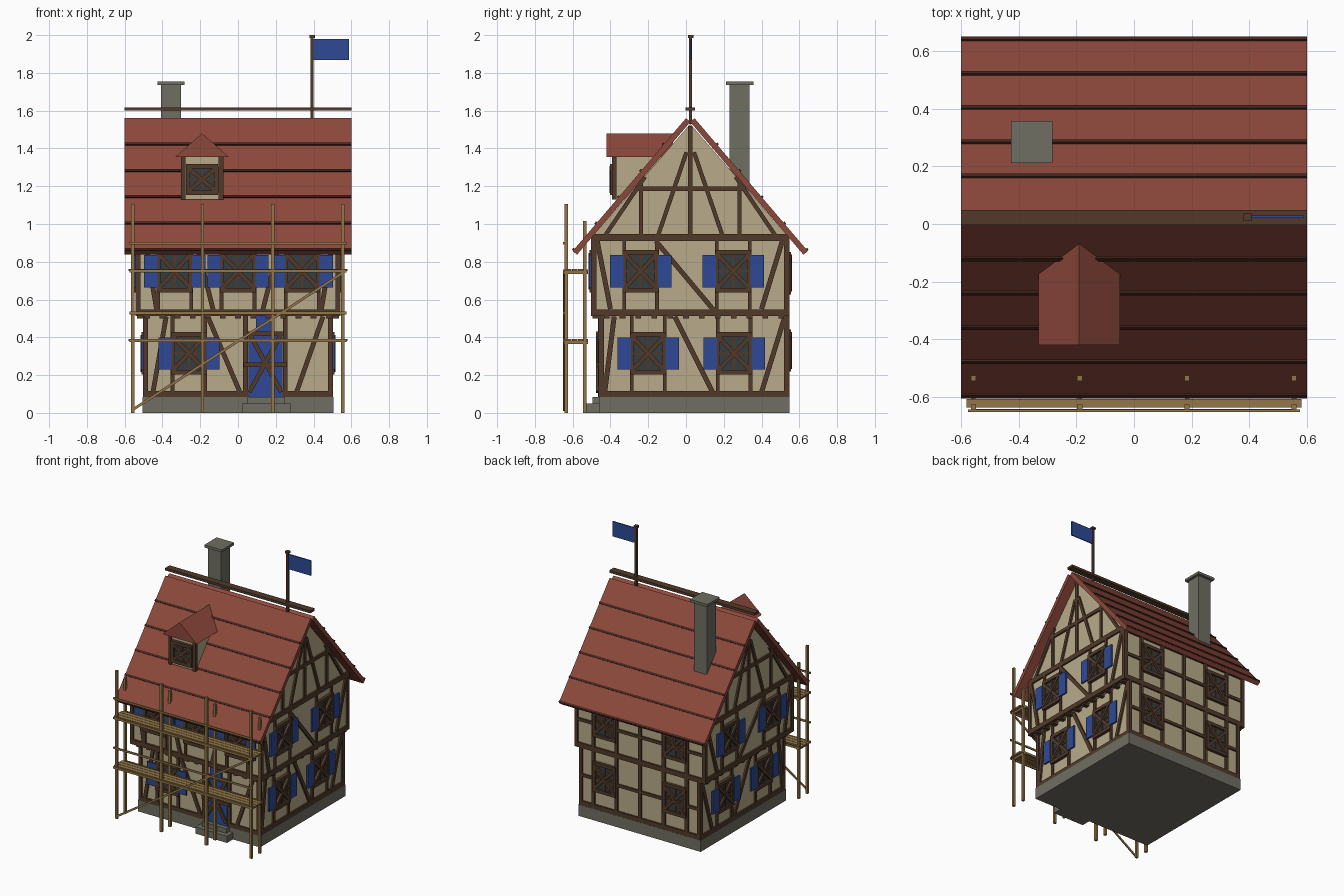
import bpy, bmesh
from mathutils import Vector

cube = bpy.data.objects.get("Cube")
if cube:
    bpy.data.objects.remove(cube)


def material(name, hexcode):
    def lin(c):
        return c / 12.92 if c <= 0.04045 else ((c + 0.055) / 1.055) ** 2.4
    col = [lin(int(hexcode[i:i + 2], 16) / 255) for i in (0, 2, 4)] + [1]
    m = bpy.data.materials.new(name)
    m.use_nodes = True
    m.diffuse_color = col
    m.node_tree.nodes["Principled BSDF"].inputs["Base Color"].default_value = col
    return m


PLASTER = material("cream_plaster", "B8AB8A")
TIMBER = material("dark_timber", "523A2A")
TILE = material("red_tile", "8C483B")
TILE_EDGE = material("dark_tile_edge", "47271F")
BLUE = material("blue_paint", "2E4A96")
STONE = material("grey_stone", "706E63")
GLASS = material("dark_glass", "363C3E")
POLE = material("scaffold_wood", "927648")

parts = {}  # part name -> (bmesh, material)


def add_prism(name, mat, ring, offset):
    """Sweep a ring of 3D points along an offset into the named part."""
    bm = parts.setdefault(name, (bmesh.new(), mat))[0]
    a = [bm.verts.new(p) for p in ring]
    b = [bm.verts.new(Vector(p) + Vector(offset)) for p in ring]
    bm.faces.new(a)
    bm.faces.new(b[::-1])
    for i in range(len(a)):
        j = (i + 1) % len(a)
        bm.faces.new((a[j], a[i], b[i], b[j]))


def box(name, mat, x, y, z):
    ring = [(x[0], y[0], z[0]), (x[1], y[0], z[0]), (x[1], y[1], z[0]), (x[0], y[1], z[0])]
    add_prism(name, mat, ring, (0, 0, z[1] - z[0]))


def rod(name, mat, x, y, z, r):
    box(name, mat, (x - r, x + r), (y - r, y + r), z)


def on_face(face, u, z, d):
    return {"front": (u, -d, z), "back": (u, d, z),
            "left": (d, u, z), "right": (-d, u, z)}[face]


def bar(name, mat, face, a, b, w, d0, d1):
    """Straight strip between two (u, z) points on a facade, from depth d0 to d1."""
    a, b = Vector(a), Vector(b)
    t = (b - a).normalized()
    n = Vector((-t.y, t.x)) * w / 2
    ring = [Vector(on_face(face, p.x, p.y, d0)) for p in (a + n, b + n, b - n, a - n)]
    off = Vector(on_face(face, 0, 0, d1)) - Vector(on_face(face, 0, 0, d0))
    add_prism(name, mat, ring, off)


def window(face, u, z, d, hw=0.085, hh=0.1, shutters=True):
    n = face + "_window"
    bar(n + "_glass", GLASS, face, (u, z - hh), (u, z + hh), 2 * hw, d - 0.01, d + 0.008)
    for s in (-1, 1):
        bar(n + "_frames", TIMBER, face, (u + s * hw, z - hh), (u + s * hw, z + hh), 0.022, d - 0.01, d + 0.02)
        bar(n + "_frames", TIMBER, face, (u - hw - 0.01, z + s * hh), (u + hw + 0.01, z + s * hh), 0.024, d - 0.01, d + 0.022)
        bar(n + "_crosses", TIMBER, face, (u - hw, z - s * hh * 0.9), (u + hw, z + s * hh * 0.9), 0.022, d, d + 0.024 + s * 0.002)
        if shutters:
            c = u + s * (hw + 0.042)
            bar(face + "_shutters", BLUE, face, (c, z - 0.085), (c, z + 0.085), 0.07, d + 0.012, d + 0.024)
    bar(n + "_frames", TIMBER, face, (u, z - hh), (u, z + hh), 0.012, d, d + 0.014)
    bar(n + "_frames", TIMBER, face, (u - hw, z), (u + hw, z), 0.012, d, d + 0.014)


def frame(face, d, lines, w=0.025):
    for u0, z0, u1, z1 in lines:
        bar(face + "_timber_frame", TIMBER, face, (u0, z0), (u1, z1), w, d - 0.01, d + 0.012)


# Stone base and door steps
box("stone_base", STONE, (-0.505, 0.505), (-0.46, 0.548), (0, 0.085))
box("door_step", STONE, (0.02, 0.28), (-0.53, -0.44), (0, 0.05))
box("door_step", STONE, (0.05, 0.25), (-0.495, -0.44), (0.05, 0.085))

# Walls: ground floor, then jettied upper floor with gables
MID = 0.0225
box("ground_floor_walls", PLASTER, (-0.49, 0.49), (-0.45, 0.535), (0.08, 0.53))
house = [(-0.49, 0.52), (0.535, 0.52), (0.535, 0.94), (MID, 1.53), (-0.49, 0.94)]
add_prism("upper_floor_walls", PLASTER, [(-0.53, y, z) for y, z in house], (1.06, 0, 0))

# Roof slopes with raised tile-course edges, and the ridge board
down, out = Vector((0, -0.649, -0.761)), Vector((0, -0.761, 0.649))
top = Vector((-0.6, 0, 1.56))


def flip(points):
    return [Vector((p.x, 2 * MID - p.y, p.z)) for p in points]


def slope_strip(name, mat, s0, s1, h0, h1):
    ring = [top + down * s + out * h for s, h in ((s0, h0), (s1, h0), (s1, h1), (s0, h1))]
    for side, r in (("front", ring), ("back", flip(ring))):
        add_prism(side + name, mat, r, (1.2, 0, 0))


slope_strip("_roof_slope", TILE, 0, 0.924, -0.03, 0)
for k in range(1, 6):
    s = 0.183 * k
    slope_strip("_tile_edges", TILE_EDGE, s - 0.007, s + 0.007, -0.01, 0.008)
box("ridge_board", TIMBER, (-0.6, 0.6), (MID - 0.026, MID + 0.026), (1.6, 1.618))

# Gable ends
G, U = 0.49, 0.53  # depths of lower and upper side walls
for face in ("left", "right"):
    frame(face, U, [(-0.5, 0.928, 0.545, 0.928), (-0.5, 0.53, 0.545, 0.53)], 0.036)
    frame(face, G, [(-0.46, 0.1, 0.545, 0.1)], 0.03)
    frame(face, U, [(-0.487, 0.53, -0.487, 0.93), (0.532, 0.53, 0.532, 0.93),
                    (-0.47, 0.91, -0.4, 0.55), (0.51, 0.91, 0.4, 0.55),
                    (-0.16, 0.91, 0.15, 0.54)], 0.026)
    frame(face, G, [(-0.446, 0.09, -0.446, 0.52), (0.532, 0.09, 0.532, 0.52),
                    (-0.38, 0.51, -0.43, 0.11), (0.52, 0.5, 0.4, 0.11),
                    (-0.06, 0.51, 0.14, 0.11)], 0.026)
    for u, z, d in ((-0.24, 0.75, U), (0.25, 0.75, U), (-0.2, 0.315, G), (0.255, 0.315, G)):
        window(face, u, z, d)
        lo, hi = (0.54, 0.92) if d == U else (0.1, 0.52)
        frame(face, d, [(u - 0.087, lo, u - 0.087, hi), (u + 0.087, lo, u + 0.087, hi)], 0.02)
    # Gable bracing: collar, king post, queen posts and struts
    frame(face, U, [(-0.27, 1.187, 0.315, 1.187), (MID, 0.94, MID, 1.52)])
    for s in (-1, 1):
        frame(face, U, [(MID + s * 0.26, 0.94, MID + s * 0.26, 1.22),
                        (MID + s * 0.17, 0.94, MID + s * 0.02, 1.38),
                        (MID + s * 0.45, 0.94, MID + s * 0.24, 1.25)], 0.022)
    for i in range(12):
        u = -0.42 + i * 0.084
        bar("floor_joists", TIMBER, face, (u, 0.5), (u, 0.525), 0.03, 0.48, 0.535)

# Front facade
FG, FU = 0.45, 0.49
frame("front", FU, [(-0.54, 0.53, 0.54, 0.53), (-0.54, 0.91, 0.54, 0.91)], 0.036)
frame("front", FG, [(-0.5, 0.1, 0.5, 0.1)], 0.03)
frame("front", FU, [(-0.528, 0.53, -0.528, 0.91), (0.528, 0.53, 0.528, 0.91),
                    (-0.49, 0.9, -0.43, 0.54), (0.5, 0.9, 0.44, 0.54),
                    (-0.22, 0.9, -0.13, 0.54), (0.22, 0.9, 0.13, 0.54)])
frame("front", FG, [(-0.488, 0.09, -0.488, 0.52), (0.488, 0.09, 0.488, 0.52),
                    (-0.38, 0.51, -0.45, 0.11), (-0.16, 0.51, 0.01, 0.11),
                    (0.45, 0.51, 0.31, 0.11), (0.04, 0.09, 0.04, 0.52),
                    (0.25, 0.09, 0.25, 0.52)])
for u, z, d in ((-0.335, 0.75, FU), (0, 0.75, FU), (0.34, 0.75, FU), (-0.26, 0.315, FG)):
    window("front", u, z, d)
    lo, hi = (0.54, 0.9) if d == FU else (0.1, 0.52)
    frame("front", d, [(u - 0.087, lo, u - 0.087, hi), (u + 0.087, lo, u + 0.087, hi)], 0.02)
for i in range(13):
    u = -0.48 + i * 0.08
    bar("floor_joists", TIMBER, "front", (u, 0.5), (u, 0.525), 0.03, 0.44, 0.495)

# Door with braces
bar("door", BLUE, "front", (0.145, 0.085), (0.145, 0.42), 0.18, FG - 0.01, FG + 0.015)
bar("door", BLUE, "front", (0.14, 0.42), (0.14, 0.52), 0.09, FG - 0.01, FG + 0.015)
for a, b in (((0.06, 0.11), (0.23, 0.42)), ((0.06, 0.42), (0.23, 0.11)),
             ((0.03, 0.255), (0.26, 0.255)), ((0.05, 0.42), (0.24, 0.42))):
    bar("door_braces", TIMBER, "front", a, b, 0.024, FG, FG + 0.026)

# Back facade: regular grid of posts and rails
B = 0.535
frame("back", B, [(-0.54, 0.53, 0.54, 0.53), (-0.54, 0.91, 0.54, 0.91), (-0.5, 0.1, 0.5, 0.1)], 0.036)
for lo, hi, half in ((0.1, 0.52, 0.488), (0.54, 0.9, 0.528)):
    mid = (lo + hi) / 2
    frame("back", B, [(u, lo, u, hi) for u in (-half, -0.385, -0.195, 0, 0.195, 0.385, half)])
    frame("back", B, [(-half, mid, half, mid)], 0.022)
    for u in (-0.29, 0.29):
        window("back", u, mid + 0.02, B, shutters=False)

# Dormer
DX = -0.19
box("dormer_walls", PLASTER, (DX - 0.1, DX + 0.1), (-0.38, -0.12), (1.13, 1.37))
for s in (-1, 1):
    rod("dormer_posts", TIMBER, DX + s * 0.1, -0.38, (1.13, 1.36), 0.012)
window("front", DX, 1.235, 0.38, 0.075, 0.07, False)
gable = [(DX - 0.142, -0.42, 1.355), (DX + 0.142, -0.42, 1.355), (DX, -0.42, 1.48)]
add_prism("dormer_roof", TILE, gable, (0, 0.35, 0))

# Chimney
box("chimney", STONE, (-0.408, -0.302), (0.23, 0.337), (1.15, 1.74))
box("chimney_cap", STONE, (-0.427, -0.283), (0.212, 0.358), (1.736, 1.755))

# Flag
rod("flag_pole", TIMBER, 0.393, 0.025, (1.53, 2.0), 0.008)
rod("flag_pole_knob", TIMBER, 0.393, 0.025, (1.985, 2.0), 0.014)
box("flag", BLUE, (0.4, 0.587), (0.021, 0.029), (1.868, 1.98))

# Scaffold: standards, putlogs, plank decks, rails and a diagonal brace
for x in (-0.557, -0.188, 0.184, 0.555):
    rod("scaffold_poles", POLE, x, -0.635, (0, 1.105), 0.009)
    rod("scaffold_poles", POLE, x, -0.535, (0, 1.015), 0.009)
    for z in (0.38, 0.75):
        box("scaffold_putlogs", POLE, (x - 0.008, x + 0.008), (-0.645, -0.52), (z - 0.015, z))
for z in (0.38, 0.75):
    for y in (-0.622, -0.589, -0.556):
        box("scaffold_decks", POLE, (-0.58, 0.58), (y - 0.015, y + 0.015), (z, z + 0.012))
    for y in (-0.648, -0.524):
        box("scaffold_rails", POLE, (-0.575, 0.575), (y - 0.004, y + 0.004), (z - 0.006, z + 0.01))
    box("scaffold_rails", POLE, (-0.575, 0.575), (-0.652, -0.644), (z + 0.142, z + 0.156))
bar("scaffold_brace", POLE, "front", (-0.56, 0.015), (0.56, 0.745), 0.014, 0.642, 0.65)

# Turn every collected part into an object
for name, (bm, mat) in parts.items():
    bmesh.ops.recalc_face_normals(bm, faces=bm.faces)
    mesh = bpy.data.meshes.new(name)
    bm.to_mesh(mesh)
    bm.free()
    mesh.materials.append(mat)
    bpy.context.collection.objects.link(bpy.data.objects.new(name, mesh))
